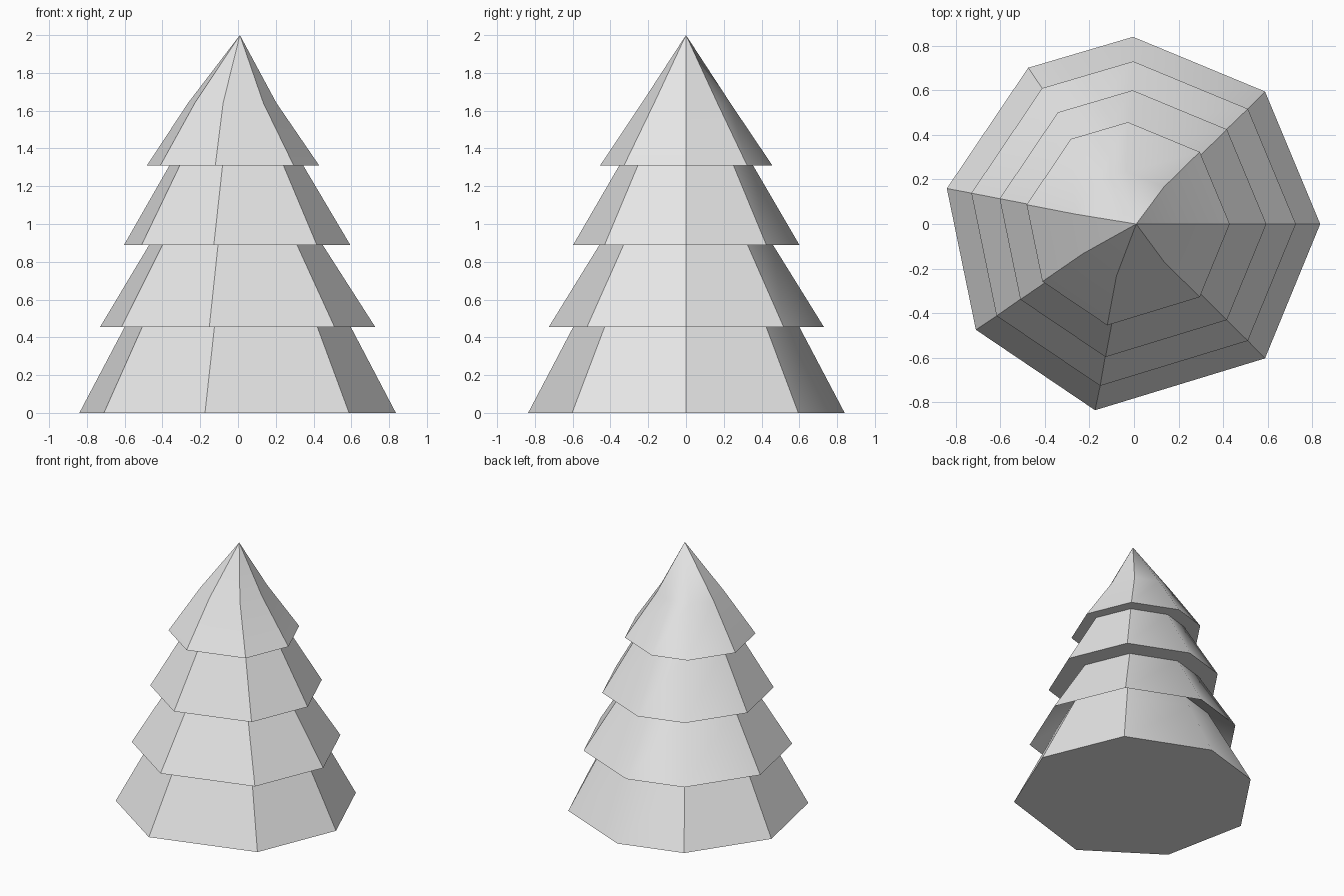
import bpy
import bmesh
import math
from mathutils import Vector

cube = bpy.data.objects.get("Cube")
if cube:
    bpy.data.objects.remove(cube, do_unlink=True)

# One plain grey for the whole tree
grey = bpy.data.materials.new("plain grey")
grey.use_nodes = True
grey.diffuse_color = (0.8, 0.8, 0.8, 1)
grey.node_tree.nodes["Principled BSDF"].inputs["Base Color"].default_value = grey.diffuse_color

# Uneven eight-sided outline shared by every tier, at unit radius
OUTLINE = [Vector(p) for p in (
    (0.995, 0), (0.70, 0.708), (-0.005, 1), (-0.565, 0.835),
    (-1, 0.19), (-0.845, -0.565), (-0.208, -0.995), (0.70, -0.718))]


def build_tier(name, profile, apex=None, base=False):
    """Loft the outline through (height, radius, x shift) rings."""
    bm = bmesh.new()
    rings = [[bm.verts.new((p.x * radius + shift, p.y * radius, height)) for p in OUTLINE]
             for height, radius, shift in profile]
    sides = len(OUTLINE)
    for lower, upper in zip(rings, rings[1:]):
        for i in range(sides):
            j = (i + 1) % sides
            bm.faces.new((lower[i], lower[j], upper[j], upper[i]))
    if base:
        bm.faces.new(reversed(rings[0]))
    if apex:
        tip = bm.verts.new(apex)
        for i in range(sides):
            bm.faces.new((rings[-1][i], rings[-1][(i + 1) % sides], tip))
    mesh = bpy.data.meshes.new(name)
    bm.to_mesh(mesh)
    bm.free()
    mesh.materials.append(grey)
    obj = bpy.data.objects.new(name, mesh)
    bpy.context.collection.objects.link(obj)
    bpy.ops.object.select_all(action="DESELECT")
    obj.select_set(True)
    bpy.context.view_layer.objects.active = obj
    bpy.ops.object.shade_smooth_by_angle(angle=math.radians(35))


# Solid base, its wall rising into the hollow of the tier above
build_tier("bottom_tier", [(0, 0.84, 0), (0.455, 0.60, 0), (0.58, 0.534, 0)], base=True)

# Skirts: inner underside, rim, then the sloping wall
build_tier("lower_middle_tier",
           [(0.58, 0.534, 0), (0.455, 0.73, 0), (0.89, 0.46, -0.01)])
build_tier("upper_middle_tier",
           [(0.89, 0.46, -0.01), (0.89, 0.60, -0.003), (1.31, 0.355, -0.008)])
build_tier("top_tier",
           [(1.31, 0.355, -0.008), (1.31, 0.457, -0.025), (1.64, 0.235, -0.03)],
           apex=(0.01, 0, 2))
